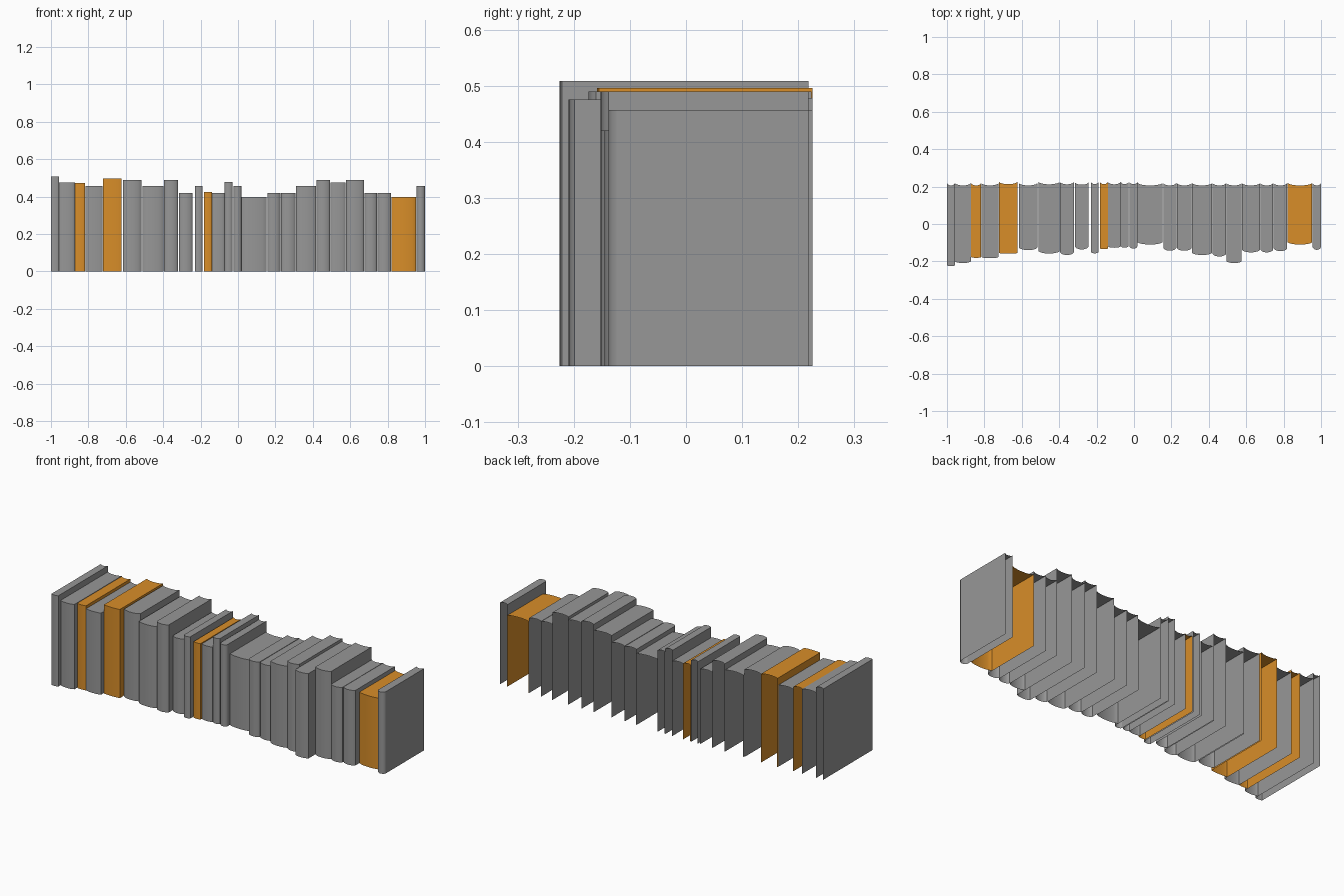
import bpy, math

# each book: left x, right x, height, spine front y, back y, spine bulge
BOOKS = [
    (-1.000, -.958, .508, -.225, .218, .004),
    (-.957, -.872, .475, -.209, .218, .009),
    (-.871, -.817, .473, -.181, .218, .004),
    (-.816, -.724, .457, -.183, .218, .006),
    (-.722, -.623, .496, -.159, .225, .004),
    (-.616, -.516, .490, -.140, .218, .014),
    (-.510, -.398, .457, -.158, .224, .012),
    (-.396, -.321, .490, -.166, .224, .014),
    (-.316, -.243, .420, -.136, .222, .014),
    (-.230, -.190, .457, -.157, .225, .007),
    (-.183, -.140, .425, -.135, .225, .004),
    (-.139, -.072, .420, -.127, .224, .006),
    (-.071, -.029, .478, -.127, .225, .009),
    (-.024, .018, .457, -.132, .225, .012),
    (.020, .153, .399, -.110, .218, .012),
    (.157, .226, .420, -.143, .218, .014),
    (.229, .308, .420, -.143, .218, .014),
    (.310, .418, .457, -.166, .218, .012),
    (.420, .493, .490, -.174, .218, .014),
    (.494, .576, .475, -.209, .218, .010),
    (.577, .674, .490, -.152, .218, .014),
    (.676, .744, .420, -.152, .218, .014),
    (.746, .819, .420, -.145, .218, .014),
    (.822, .953, .399, -.110, .218, .012),
    (.955, 1.000, .457, -.138, .218, .014),
]
ORANGE = {2, 4, 10, 23}
SEG = 12


def material(name, rgb):
    m = bpy.data.materials.new(name)
    m.diffuse_color = (*rgb, 1)
    return m


orange = material("orange_cover", (.69, .27, .022))
grey = material("grey_cover", (.31, .31, .31))


def curve(x0, x1, y, bulge):
    """Flattened bow from x0 to x1, bulging most along its middle."""
    return [(x0 + (x1 - x0) * i / SEG,
             y + bulge * max(0, math.sin(math.pi * i / SEG)) ** .6)
            for i in range(SEG + 1)]


def book(i, x0, x1, h, front, back, bulge):
    # cover runs from back left, round the spine, to back right
    spine = curve(x0, x1, front + bulge, -bulge)
    cover = [(x0, back)] + spine + [(x1, back)]
    # hollow fore-edge closes the top outline
    fore_edge = curve(x0, x1, back, -.012)[1:-1][::-1]
    n = len(cover)
    verts = [(x, y, 0) for x, y in cover] + [(x, y, h) for x, y in cover]
    verts += [(x, y, h) for x, y in fore_edge]
    # open shell: sides and spine, then the top
    faces = [(k, k + 1, n + k + 1, n + k) for k in range(n - 1)]
    faces.append(tuple(range(n, len(verts))))
    me = bpy.data.meshes.new(f"book_{i + 1:02d}")
    me.from_pydata(verts, [], faces)
    me.materials.append(orange if i in ORANGE else grey)
    ob = bpy.data.objects.new(me.name, me)
    bpy.context.collection.objects.link(ob)
    # smooth spine, crisp cover edges
    bpy.ops.object.select_all(action='DESELECT')
    ob.select_set(True)
    bpy.context.view_layer.objects.active = ob
    bpy.ops.object.shade_smooth_by_angle(angle=math.radians(29))


# row of books
for i, spec in enumerate(BOOKS):
    book(i, *spec)
